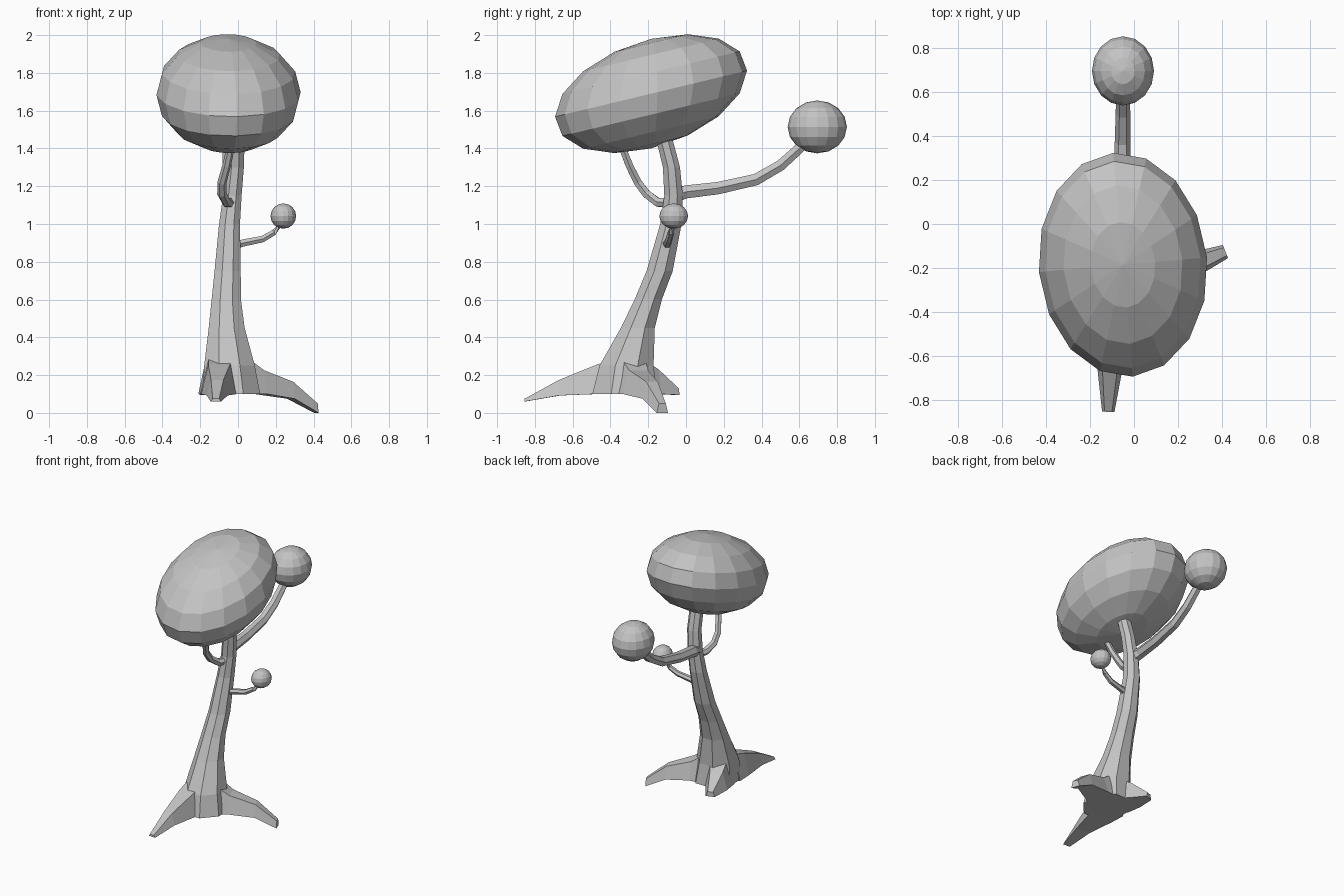
import bpy, bmesh, math
from mathutils import Vector, Matrix

if "Cube" in bpy.data.objects:
    bpy.data.objects.remove(bpy.data.objects["Cube"])

mat = bpy.data.materials.new("plain_grey")
mat.diffuse_color = (0.55, 0.55, 0.55, 1)
mat.use_nodes = True
mat.node_tree.nodes["Principled BSDF"].inputs["Base Color"].default_value = mat.diffuse_color


def finish(name, bm):
    bmesh.ops.recalc_face_normals(bm, faces=bm.faces)
    me = bpy.data.meshes.new(name)
    bm.to_mesh(me)
    bm.free()
    me.materials.append(mat)
    ob = bpy.data.objects.new(name, me)
    bpy.context.collection.objects.link(ob)
    return ob


def loft(name, rings):
    """Skin a list of equal-length point rings and cap both ends."""
    bm = bmesh.new()
    vs = [[bm.verts.new(p) for p in r] for r in rings]
    n = len(vs[0])
    for a, b in zip(vs, vs[1:]):
        for i in range(n):
            j = (i + 1) % n
            bm.faces.new((a[i], a[j], b[j], b[i]))
    bm.faces.new(vs[0][::-1])
    bm.faces.new(vs[-1])
    return finish(name, bm)


def foliage(name, centre, radii, turn=0.0, slope=0.0):
    """Low-poly ellipsoid, sheared so its back sits higher by slope."""
    bm = bmesh.new()
    bmesh.ops.create_uvsphere(bm, u_segments=16, v_segments=8, radius=1)
    shear = Matrix.Identity(4)
    shear[2][1] = slope
    bm.transform(Matrix.Translation(centre) @ shear @ Matrix.Rotation(turn, 4, 'Z')
                 @ Matrix.Diagonal((*radii, 1)))
    return finish(name, bm)


def branch(name, pts, r0, r1, sides=6):
    """Tapered tube along a path."""
    pts = [Vector(p) for p in pts]
    rings, last = [], len(pts) - 1
    for k, p in enumerate(pts):
        d = (pts[min(k + 1, last)] - pts[max(k - 1, 0)]).normalized()
        ref = Vector((1, 0, 0)) if abs(d.x) < 0.7 else Vector((0, 1, 0))
        u = (ref - d * ref.dot(d)).normalized()
        v = d.cross(u)
        r = r0 + (r1 - r0) * k / last
        rings.append([p + r * (u * math.cos(a) + v * math.sin(a))
                      for a in (2 * math.pi * i / sides for i in range(sides))])
    return loft(name, rings)


def root(name, stations):
    """Stations: x, y, half width, top z, bottom z."""
    a, b = stations[0], stations[-1]
    d = Vector((b[0] - a[0], b[1] - a[1], 0)).normalized()
    side = Vector((-d.y, d.x, 0))
    rings = []
    for x, y, w, zt, zb in stations:
        rings.append([Vector((x, y, z)) + side * s * w for s, z in
                      ((-0.6, zt), (0.6, zt), (1, zb), (-1, zb))])
    return loft(name, rings)


# Trunk: z, centre x, centre y, half width, half depth
trunk = [(0.10, -0.035, -0.325, 0.165, 0.185), (0.25, -0.045, -0.315, 0.145, 0.155),
         (0.45, -0.06, -0.255, 0.103, 0.097), (0.60, -0.062, -0.20, 0.084, 0.078),
         (0.75, -0.055, -0.14, 0.075, 0.075), (1.00, -0.045, -0.08, 0.060, 0.061),
         (1.15, -0.03, -0.066, 0.053, 0.053), (1.30, -0.015, -0.077, 0.050, 0.049),
         (1.45, -0.01, -0.115, 0.049, 0.047), (1.58, -0.01, -0.155, 0.047, 0.045)]
loft("trunk", [[(cx + rx * math.cos(a), cy + ry * math.sin(a), z)
                for a in (math.pi * (2 * i + 1) / 8 for i in range(8))]
               for z, cx, cy, rx, ry in trunk])

# Roots
root("front_root", [(-0.09, -0.36, 0.11, 0.29, 0.1), (-0.10, -0.47, 0.095, 0.255, 0.1),
                    (-0.11, -0.67, 0.055, 0.175, 0.092), (-0.117, -0.853, 0.028, 0.075, 0.06)])
root("right_root", [(0.0, -0.29, 0.12, 0.31, 0.1), (0.12, -0.25, 0.09, 0.225, 0.1),
                    (0.28, -0.18, 0.055, 0.165, 0.075), (0.415, -0.125, 0.032, 0.05, 0.0)])
root("back_root", [(-0.09, -0.26, 0.11, 0.29, 0.1), (-0.14, -0.16, 0.075, 0.23, 0.1),
                   (-0.17, -0.045, 0.032, 0.13, 0.095)])

# Branches
branch("back_branch", [(-0.04, -0.06, 1.15), (-0.055, 0.0, 1.17), (-0.055, 0.17, 1.19),
                       (-0.052, 0.37, 1.235), (-0.05, 0.5, 1.31), (-0.05, 0.6, 1.40),
                       (-0.05, 0.66, 1.47)], 0.042, 0.029)
branch("front_branch", [(-0.035, -0.08, 1.11), (-0.06, -0.15, 1.115), (-0.085, -0.21, 1.16),
                        (-0.085, -0.255, 1.22), (-0.06, -0.30, 1.31), (-0.04, -0.335, 1.40),
                        (-0.035, -0.35, 1.47)], 0.028, 0.020)
branch("side_branch", [(-0.03, -0.10, 0.885), (0.03, -0.10, 0.90), (0.13, -0.09, 0.92),
                       (0.19, -0.08, 0.955), (0.235, -0.068, 1.01)], 0.024, 0.015)

# Foliage
foliage("crown", (-0.05, -0.185, 1.69), (0.383, 0.51, 0.29), math.radians(5), 0.24)
foliage("back_foliage", (-0.05, 0.695, 1.514), (0.141, 0.157, 0.140))
foliage("side_foliage", (0.24, -0.065, 1.042), (0.068, 0.076, 0.067))
